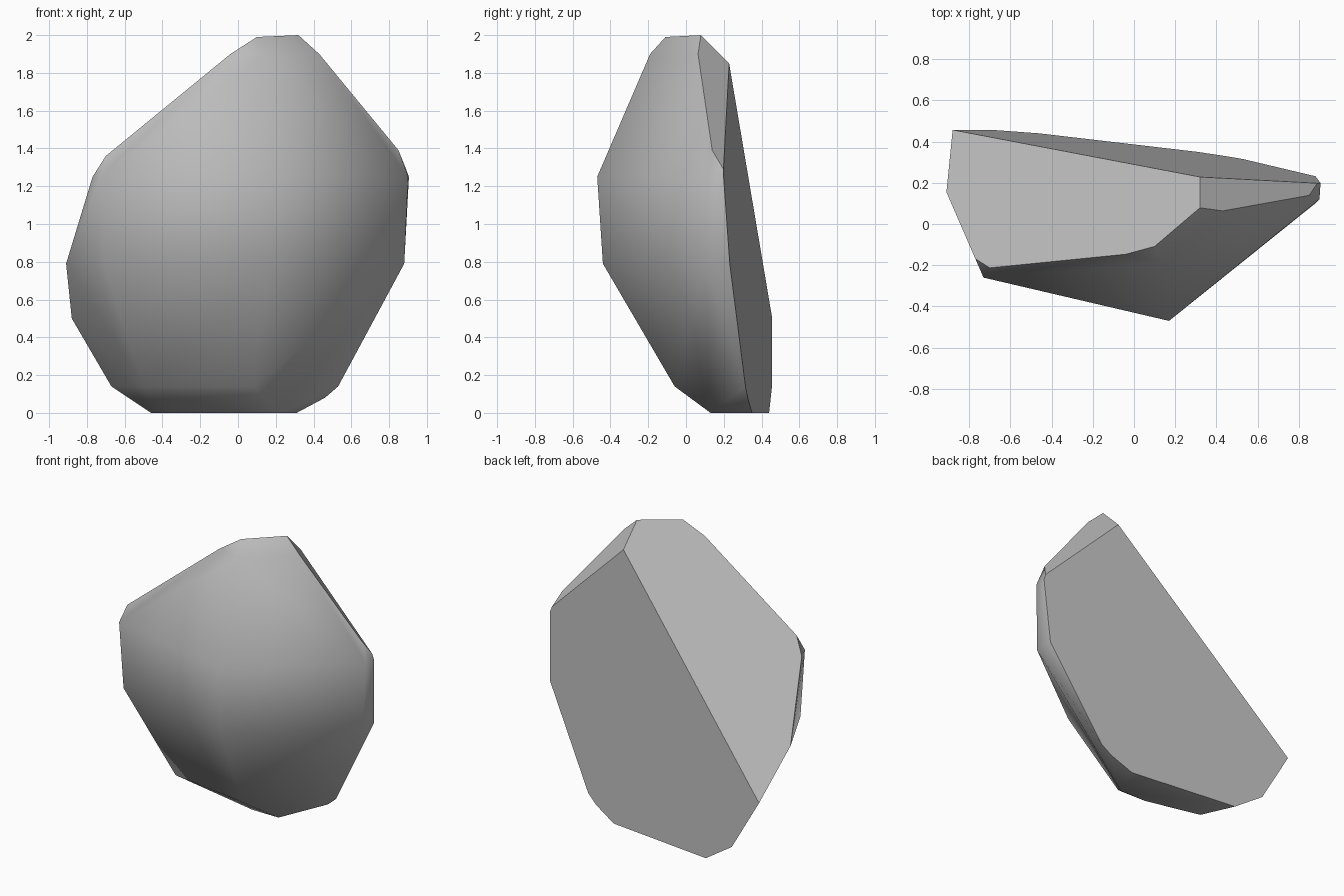
import bpy
import bmesh
import math
from mathutils import Vector

default_cube = bpy.data.objects.get("Cube")
if default_cube:
    bpy.data.objects.remove(default_cube, do_unlink=True)

# Three flat fracture planes: normal and distance from the origin
BACK = (Vector((0.117, 1.0, 0.065)), 0.386)
LEFT = (Vector((-0.349, 0.389, 0.379)), 0.677)
RIGHT = (Vector((0.59, 0.57, 0.57)), 1.373)


def on_plane(plane, x, z):
    """Point of a fracture plane seen at x, z from the front."""
    normal, distance = plane
    return Vector((x, (distance - normal.x * x - normal.z * z) / normal.y, z))


# Outline of each fracture, as seen from the front
fractures = [
    (BACK, [(0.32, 1.85), (0.89, 1.29), (0.905, 1.25), (0.88, 0.79),
            (0.53, 0.14), (0.46, 0.08), (0.31, 0), (-0.46, 0),
            (-0.67, 0.14), (-0.88, 0.5)]),
    (LEFT, [(0.32, 2), (0.1, 1.99), (-0.04, 1.9), (-0.7, 1.36),
            (-0.77, 1.25), (-0.91, 0.79)]),
    (RIGHT, [(0.43, 1.9), (0.85, 1.39)]),
]

# Weathered outer side, one row of corners per height
outer_rows = {
    0: [(-0.36, 0.22), (0.02, 0.13), (0.22, 0.13)],
    0.14: [(-0.5, 0.03), (0.08, -0.06), (0.28, 0.08)],
    0.79: [(-0.71, -0.24), (0.17, -0.44), (0.88, 0.1)],
    1.25: [(-0.73, -0.26), (0.17, -0.47), (0.9, 0.12)],
    1.9: [(0.13, -0.19)],
}

corners = [on_plane(plane, x, z) for plane, outline in fractures for x, z in outline]
corners += [Vector((x, y, z)) for z, row in outer_rows.items() for x, y in row]

# Wrap the corners into a solid stone
bm = bmesh.new()
for corner in corners:
    bm.verts.new(corner)
hull = bmesh.ops.convex_hull(bm, input=list(bm.verts))
loose = [v for v in bm.verts if not v.link_faces]
bmesh.ops.delete(bm, geom=loose, context="VERTS")
bmesh.ops.dissolve_limit(bm, angle_limit=math.radians(3),
                         verts=list(bm.verts), edges=list(bm.edges))
bmesh.ops.recalc_face_normals(bm, faces=list(bm.faces))
bm.normal_update()


def is_fracture(face):
    return any(face.normal.dot(plane[0].normalized()) > 0.99 for plane, _ in fractures)


# Worn side is smooth, fractures keep crisp borders
for face in bm.faces:
    face.smooth = not is_fracture(face)
for edge in bm.edges:
    edge.smooth = not any(is_fracture(face) for face in edge.link_faces)

mesh = bpy.data.meshes.new("rock_chunk")
bm.to_mesh(mesh)
bm.free()

# Plain stone colour
stone = bpy.data.materials.new("stone_grey")
stone.use_nodes = True
grey = (0.5, 0.5, 0.5, 1)
stone.diffuse_color = grey
stone.node_tree.nodes["Principled BSDF"].inputs["Base Color"].default_value = grey
mesh.materials.append(stone)

rock = bpy.data.objects.new("rock_chunk", mesh)
bpy.context.collection.objects.link(rock)
